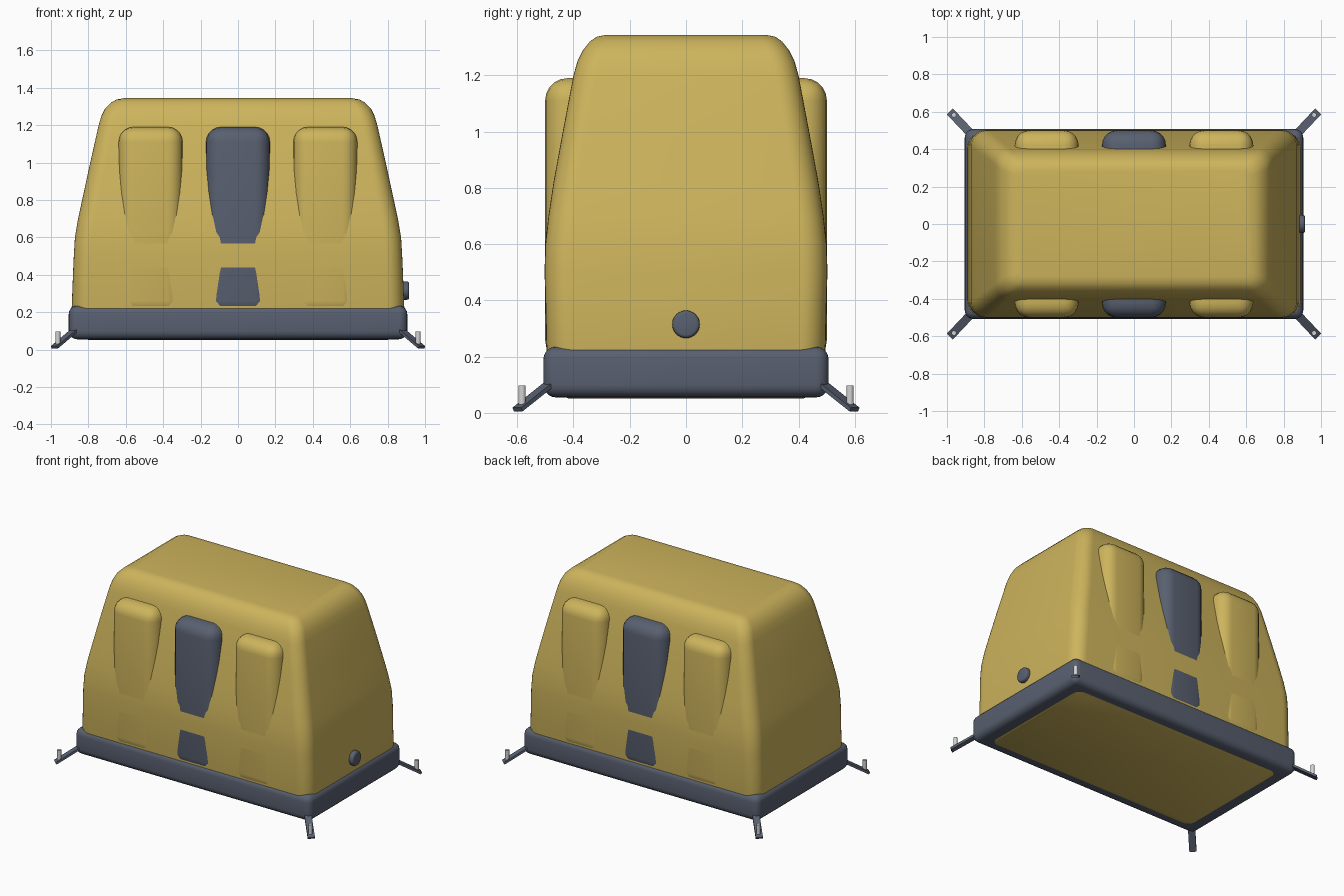
import bpy, bmesh, math
from mathutils import Vector

default_cube = bpy.data.objects.get("Cube")
if default_cube:
    bpy.data.objects.remove(default_cube, do_unlink=True)


def make_material(name, color):
    mat = bpy.data.materials.new(name)
    mat.use_nodes = True
    mat.diffuse_color = color
    mat.node_tree.nodes["Principled BSDF"].inputs["Base Color"].default_value = color
    return mat


yellow = make_material("warm yellow fabric", (0.61, 0.455, 0.107, 1))
slate = make_material("slate grey fabric", (0.098, 0.116, 0.16, 1))
silver = make_material("light grey metal", (0.65, 0.65, 0.65, 1))


def finish(obj, mat, bevel=0, segments=5):
    """Assign colour, round the edges and smooth the shading."""
    obj.data.materials.clear()
    obj.data.materials.append(mat)
    bpy.ops.object.select_all(action="DESELECT")
    obj.select_set(True)
    bpy.context.view_layer.objects.active = obj
    if bevel:
        mod = obj.modifiers.new("rounded edges", "BEVEL")
        mod.width = bevel
        mod.segments = segments
        bpy.ops.object.modifier_apply(modifier=mod.name)
    bpy.ops.object.shade_smooth_by_angle(angle=math.radians(35))
    return obj


def box(name, center, size, mat, bevel=0, rotation=None):
    bpy.ops.mesh.primitive_cube_add(size=1, location=center)
    obj = bpy.context.object
    obj.name = name
    obj.scale = size
    bpy.ops.object.transform_apply(location=False, rotation=False, scale=True)
    if rotation:
        obj.rotation_euler = rotation
    return finish(obj, mat, bevel)


def cylinder(name, center, radius, depth, mat, bevel=0, rotation=(0, 0, 0)):
    bpy.ops.mesh.primitive_cylinder_add(
        vertices=32, radius=radius, depth=depth, location=center, rotation=rotation)
    obj = bpy.context.object
    obj.name = name
    return finish(obj, mat, bevel, 3)


def rounded_ring(hx, hy, r, z, steps=8):
    """Rounded rectangle, one arc per corner."""
    ring = []
    for corner, (sx, sy) in enumerate([(1, 1), (-1, 1), (-1, -1), (1, -1)]):
        for i in range(steps + 1):
            a = (corner + i / steps) * math.pi / 2
            ring.append((sx * (hx - r) + r * math.cos(a),
                         sy * (hy - r) + r * math.sin(a), z))
    return ring


def loft(name, profile, mat):
    bm = bmesh.new()
    rings = [[bm.verts.new(p) for p in rounded_ring(hx, hy, r, z)]
             for z, hx, hy, r in profile]
    for low, high in zip(rings, rings[1:]):
        for i in range(len(low)):
            j = (i + 1) % len(low)
            bm.faces.new((low[i], low[j], high[j], high[i]))
    bm.faces.new(rings[-1])
    bm.faces.new(list(reversed(rings[0])))
    mesh = bpy.data.meshes.new(name)
    bm.to_mesh(mesh)
    bm.free()
    obj = bpy.data.objects.new(name, mesh)
    bpy.context.collection.objects.link(obj)
    return finish(obj, mat)


# Inflated body: height, half length, half depth, corner radius
loft("body", [
    (0.052, 0.80, 0.42, 0.05),
    (0.09, 0.87, 0.48, 0.08),
    (0.20, 0.89, 0.495, 0.09),
    (0.41, 0.882, 0.5, 0.09),
    (0.50, 0.878, 0.503, 0.09),
    (0.60, 0.872, 0.5, 0.09),
    (0.70, 0.855, 0.489, 0.09),
    (0.82, 0.829, 0.471, 0.09),
    (1.00, 0.79, 0.438, 0.085),
    (1.20, 0.745, 0.4, 0.08),
    (1.25, 0.73, 0.386, 0.08),
    (1.29, 0.71, 0.366, 0.075),
    (1.32, 0.68, 0.342, 0.065),
    (1.337, 0.65, 0.318, 0.05),
    (1.344, 0.61, 0.285, 0.03),
], yellow)

# Base cushion
box("base", (0, 0, 0.145), (1.81, 1.014, 0.18), slate, 0.045)

# Wall columns running through the body from front to back
for name, x, mat in (("right_column", -0.467, yellow),
                     ("middle_column", 0, slate),
                     ("left_column", 0.467, yellow)):
    box(name, (x, 0, 0.685), (0.342, 1.002, 1.01), mat, 0.08)

# Air valve on the left end
cylinder("air_valve", (0.89, 0, 0.315), 0.049, 0.05, slate, 0.012,
         (0, math.pi / 2, 0))

# Ground straps and pegs at the four corners
for side, sx in (("left", 1), ("right", -1)):
    for end, sy in (("front", -1), ("back", 1)):
        start = Vector((sx * 0.86, sy * 0.47, 0.115))
        tip = Vector((sx * 0.982, sy * 0.599, 0.012))
        run = tip - start
        yaw = math.atan2(run.y, run.x)
        pitch = math.atan2(-run.z, run.xy.length)
        box(f"{end}_{side}_strap", (start + tip) / 2, (run.length, 0.045, 0.015),
            slate, rotation=(0, pitch, yaw))
        cylinder(f"{end}_{side}_peg", (sx * 0.963, sy * 0.583, 0.064),
                 0.013, 0.068, silver)
